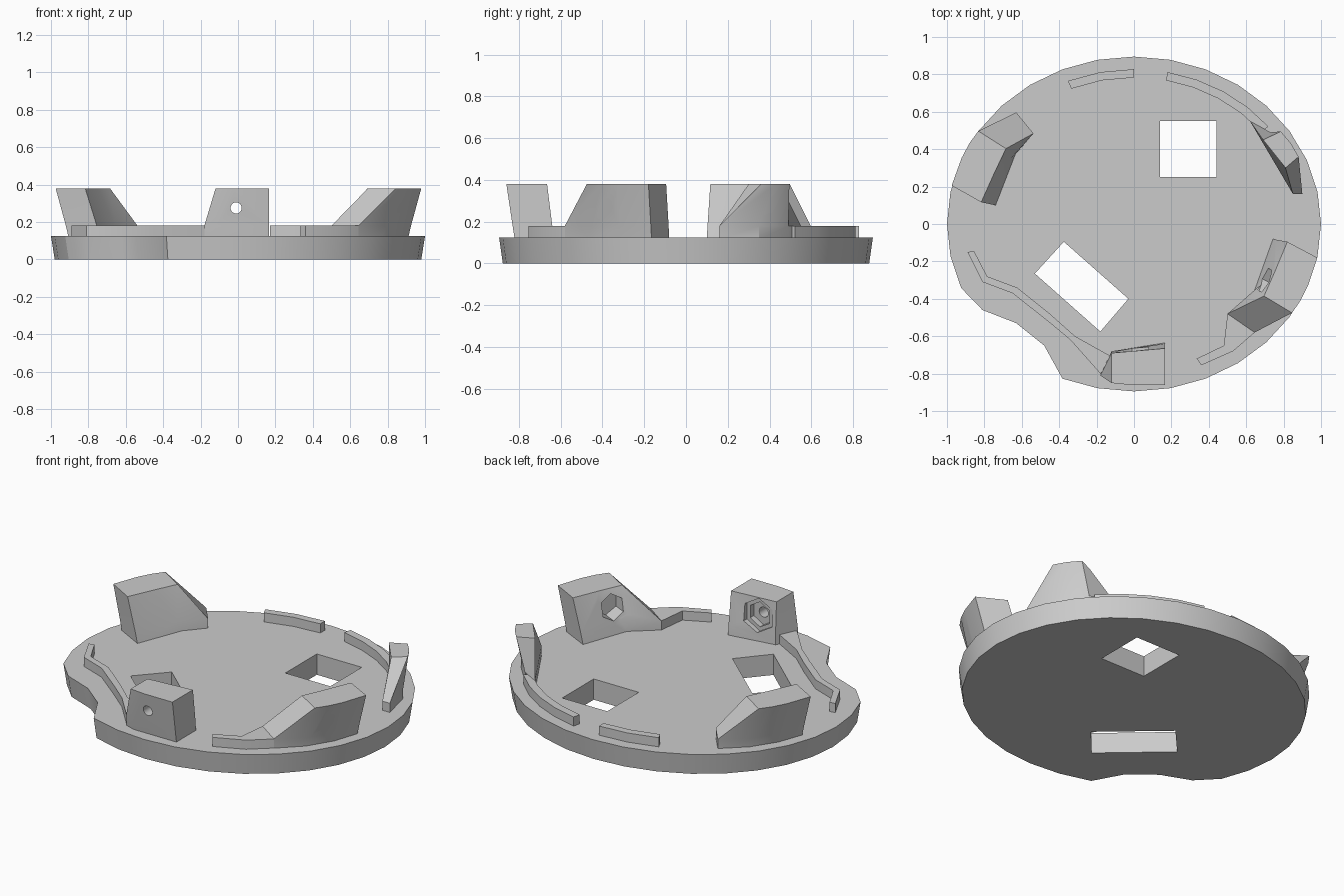
import bpy, bmesh
from math import sin, cos, radians, pi
from mathutils import Matrix, Vector

default = bpy.data.objects.get("Cube")
if default:
    bpy.data.objects.remove(default, do_unlink=True)

# Single plain grey plastic
grey = bpy.data.materials.new("grey plastic")
grey.use_nodes = True
COLOUR = (0.6, 0.6, 0.6, 1)
grey.diffuse_color = COLOUR
grey.node_tree.nodes["Principled BSDF"].inputs["Base Color"].default_value = COLOUR

FLOOR, STEP, TOP = 0.125, 0.18, 0.38   # plate top, rim strip top, bracket top
SINK = FLOOR - 0.01                    # parts overlap the plate slightly


def finish(name, bm):
    bmesh.ops.recalc_face_normals(bm, faces=bm.faces)
    mesh = bpy.data.meshes.new(name)
    bm.to_mesh(mesh)
    bm.free()
    mesh.materials.append(grey)
    obj = bpy.data.objects.new(name, mesh)
    bpy.context.collection.objects.link(obj)
    return obj


def loft(name, rings, heights, matrix=None):
    """Join equal-length outlines at the given heights into a closed solid."""
    bm = bmesh.new()
    loops = [[bm.verts.new((x, y, z)) for x, y in ring] for ring, z in zip(rings, heights)]
    bm.faces.new(loops[0])
    bm.faces.new(loops[-1])
    count = len(loops[0])
    for low, high in zip(loops, loops[1:]):
        for i in range(count):
            j = (i + 1) % count
            bm.faces.new((low[i], low[j], high[j], high[i]))
    if matrix:
        bm.transform(matrix)
    return finish(name, bm)


def prism(name, outline, low, high):
    return loft(name, [outline, outline], [low, high])


def drill(name, centre, axis, depth, r1, r2, sides):
    """Cylinder or cone running from centre along axis."""
    bm = bmesh.new()
    bmesh.ops.create_cone(bm, cap_ends=True, segments=sides, radius1=r1, radius2=r2, depth=depth)
    axis = Vector(axis).normalized()
    turn = axis.to_track_quat('Z', 'Y').to_matrix().to_4x4()
    bm.transform(Matrix.Translation(Vector(centre) + axis * depth / 2) @ turn)
    return finish(name, bm)


def cut(target, cutter):
    cutter.hide_render = True
    mod = target.modifiers.new("cut", 'BOOLEAN')
    mod.operation, mod.solver, mod.object = 'DIFFERENCE', 'EXACT', cutter
    bpy.context.view_layer.objects.active = target
    bpy.ops.object.modifier_apply(modifier=mod.name)
    bpy.data.objects.remove(cutter, do_unlink=True)


def oval(angle, scale=1.0):
    a = radians(angle)
    return (scale * cos(a), scale * 0.895 * sin(a))


def arc_strip(name, start, end, steps):
    angles = [start + (end - start) * i / steps for i in range(steps + 1)]
    outline = [oval(a, 0.925) for a in angles] + [oval(a, 0.875) for a in reversed(angles)]
    return prism(name, outline, SINK, STEP)


def nut_pocket(target, centre, axis):
    """Stepped hexagonal nut pocket with a screw hole right through."""
    axis = Vector(axis).normalized()
    start = Vector(centre) - axis * 0.1
    for depth, radius, sides in ((0.12, 0.1, 6), (0.155, 0.075, 6), (0.6, 0.03, 20)):
        cut(target, drill("cutter", start, axis, depth, radius, radius, sides))


# Base plate: flared oval with a notch at the front right
SIDES = 32
edge = [oval(360 * i / SIDES) for i in range(SIDES)]
edge[19:22] = [(-0.81, -0.46), (-0.63, -0.53), (-0.48, -0.65)]
lower = [(x * 0.98, y * 0.98) for x, y in edge]
plate = loft("base_plate", [lower, edge], [0, FLOOR])

# Windows and countersunk screw holes
square = [(0.14, 0.25), (0.44, 0.25), (0.44, 0.55), (0.14, 0.55)]
slot = [(-0.375, -0.095), (-0.03, -0.4), (-0.18, -0.575), (-0.53, -0.265)]
for window in (square, slot):
    cut(plate, prism("cutter", window, -0.1, 0.3))
for x, y in ((0.33, 0.11), (-0.625, -0.09)):
    cut(plate, drill("cutter", (x, y, -0.1), (0, 0, 1), 0.4, 0.047, 0.047, 24))
    cut(plate, drill("cutter", (x, y, FLOOR - 0.06), (0, 0, 1), 0.07, 0.045, 0.083, 24))

# Low rim strips
arc_strip("back_right_strip", 90, 112.5, 2)
arc_strip("back_left_strip", 78.75, 39, 4)
prism("notch_strip", [
    (-0.89, -0.15), (-0.81, -0.31), (-0.65, -0.37), (-0.46, -0.52), (-0.34, -0.62),
    (-0.18, -0.8), (-0.1, -0.72), (-0.315, -0.6), (-0.45, -0.48), (-0.625, -0.34),
    (-0.785, -0.28), (-0.855, -0.145)], SINK, STEP)
prism("front_left_strip", [
    (0.36, -0.755), (0.53, -0.68), (0.645, -0.58), (0.66, -0.5), (0.5, -0.48),
    (0.48, -0.65), (0.335, -0.72)], SINK, STEP)


def side_bracket(name, toe, degrees):
    """Leaning bracket whose end ramps down to the rim strip."""
    foot = [(0.74, -0.08), (0.64, -0.36), toe, (0.645, -0.58),
            (0.77, -0.46), (0.86, -0.315), (0.91, -0.165)]
    crown = [(0.82, -0.095), (0.755, -0.25), (0.695, -0.385), (0.845, -0.475),
             (0.89, -0.41), (0.93, -0.33), (0.98, -0.18)]
    share = (STEP - FLOOR) / (TOP - FLOOR)
    middle = [Vector(f).lerp(Vector(c), share) for f, c in zip(foot, crown)]
    middle[2:4] = foot[2:4]
    return loft(name, [foot, middle, crown], [SINK, STEP, TOP],
                Matrix.Rotation(radians(degrees), 4, 'Z'))


left_bracket = side_bracket("front_left_bracket", (0.5, -0.48), 0)
nut_pocket(left_bracket, (0.72, -0.31, 0.275), (0.9, -0.43, 0))
side_bracket("back_right_bracket", (0.55, -0.47), 178.5)

# Front bracket
base = [(-0.18, -0.8), (-0.12, -0.68), (0.165, -0.635), (0.165, -0.82), (-0.12, -0.82)]
step = [(-0.18, -0.81), (-0.12, -0.68), (0.165, -0.64), (0.165, -0.83), (-0.12, -0.83)]
peak = [(-0.12, -0.85), (-0.12, -0.69), (0.165, -0.665), (0.165, -0.86), (-0.02, -0.86)]
front = loft("front_bracket", [base, step, peak], [SINK, STEP, TOP])
nut_pocket(front, (-0.01, -0.67, 0.275), (0, -1, 0))

# Back left bracket: a slim wedge with a sloping end
base = [(0.62, 0.55), (0.85, 0.16), (0.9, 0.16), (0.855, 0.35), (0.73, 0.49)]
peak = [(0.69, 0.45), (0.81, 0.3), (0.88, 0.36), (0.84, 0.43), (0.785, 0.495)]
loft("back_left_bracket", [base, base, peak], [SINK, STEP, TOP])

# Smooth the curved sides, keep the edges sharp
bpy.ops.object.select_all(action='DESELECT')
for obj in bpy.context.scene.objects:
    if obj.type == 'MESH' and grey.name in obj.data.materials:
        obj.select_set(True)
        bpy.context.view_layer.objects.active = obj
bpy.ops.object.shade_smooth_by_angle(angle=radians(25))
